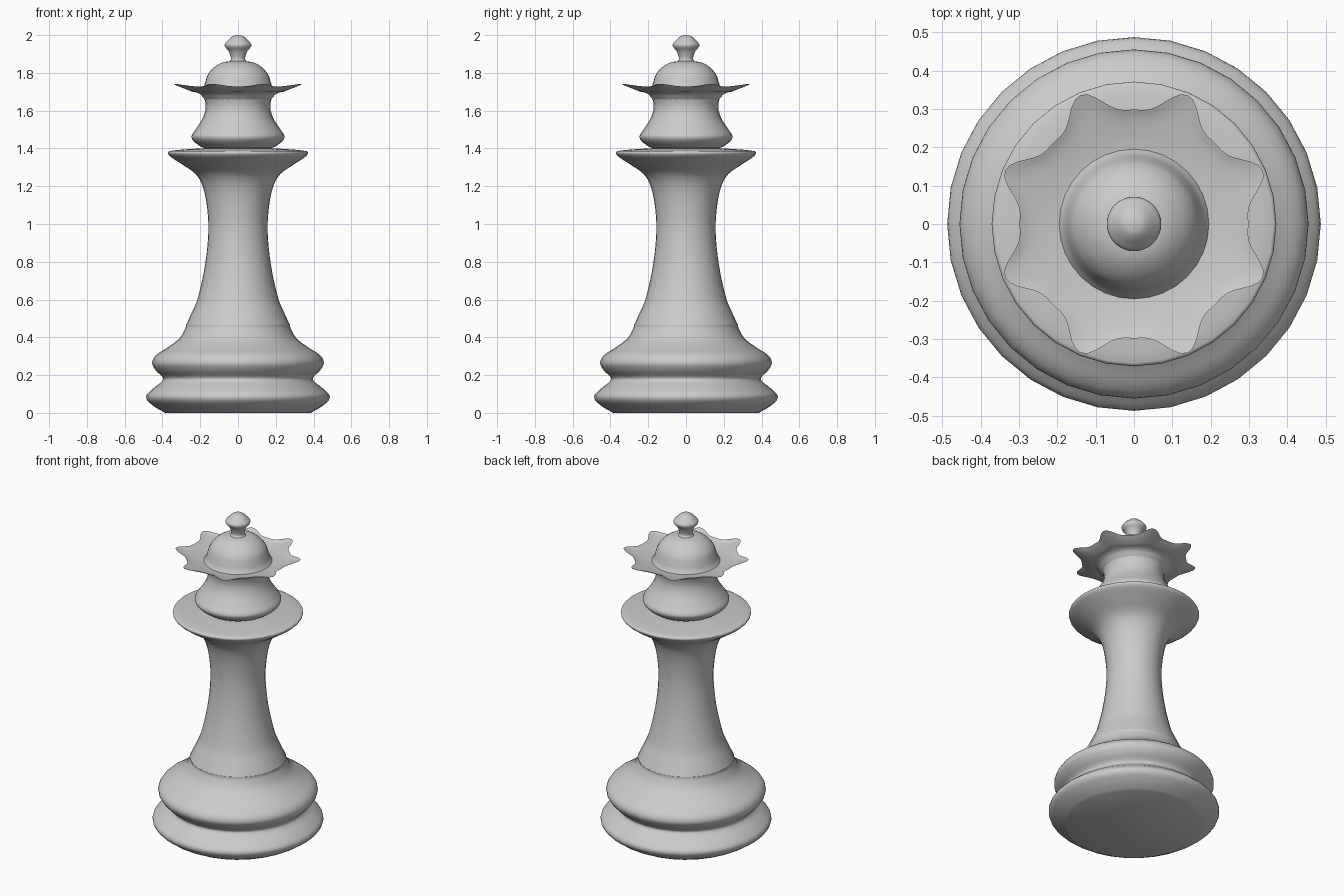
import bpy, bmesh, math
from mathutils import Vector

if "Cube" in bpy.data.objects:
    bpy.data.objects.remove(bpy.data.objects["Cube"])

mat = bpy.data.materials.new("light_grey")
mat.diffuse_color = (0.6, 0.6, 0.6, 1)
mat.use_nodes = True
mat.node_tree.nodes["Principled BSDF"].inputs["Base Color"].default_value = mat.diffuse_color


def smooth_curve(pts, steps):
    """Curve through the points, tangent scaled to each span."""
    p = [Vector(q) for q in pts]
    n = len(p)
    tan = [(p[min(i + 1, n - 1)] - p[max(i - 1, 0)]).normalized() for i in range(n)]
    out = []
    for i in range(n - 1):
        a, b = p[i], p[i + 1]
        d = (b - a).length
        for k in range(steps):
            t = k / steps
            out.append(a * (2*t**3 - 3*t**2 + 1) + b * (3*t**2 - 2*t**3)
                       + tan[i] * d * (t**3 - 2*t**2 + t) + tan[i + 1] * d * (t**3 - t**2))
    return out + [p[-1]]


def lathe(name, pts, sides=32, steps=4, star=None):
    """Revolve a profile; star(angle) gives extra (radius, height) times the third value."""
    bm = bmesh.new()
    rings = []
    for r, z, w in smooth_curve([(q + (0,))[:3] for q in pts], steps):
        ring = []
        for i in range(sides):
            a = 2 * math.pi * i / sides
            dr, dz = star(a) if star else (0, 0)
            rr = r + w * dr
            ring.append(bm.verts.new((rr * math.cos(a), rr * math.sin(a), z + w * dz)))
        rings.append(ring)
    for lo, hi in zip(rings, rings[1:]):
        for i in range(sides):
            j = (i + 1) % sides
            bm.faces.new((lo[i], lo[j], hi[j], hi[i]))
    bm.faces.new(rings[0][::-1])
    bm.faces.new(rings[-1])
    me = bpy.data.meshes.new(name)
    bm.to_mesh(me)
    bm.free()
    me.materials.append(mat)
    ob = bpy.data.objects.new(name, me)
    bpy.context.collection.objects.link(ob)
    bpy.ops.object.select_all(action='DESELECT')
    ob.select_set(True)
    bpy.context.view_layer.objects.active = ob
    bpy.ops.object.shade_smooth_by_angle(angle=math.radians(45))
    return ob


# Foot with two rounded rings
lathe("base", [(0.385, 0), (0.445, 0.035), (0.487, 0.082), (0.455, 0.125), (0.405, 0.165),
               (0.397, 0.185), (0.435, 0.225), (0.455, 0.265), (0.435, 0.305),
               (0.375, 0.345), (0.31, 0.395), (0.278, 0.45), (0.275, 0.468)])

# Waisted stem flaring into the wide collar plate
lathe("stem", [(0.275, 0.465), (0.245, 0.53), (0.215, 0.60), (0.175, 0.78), (0.157, 0.96),
               (0.164, 1.09), (0.187, 1.20), (0.225, 1.265), (0.30, 1.318), (0.355, 1.355),
               (0.371, 1.375), (0.362, 1.386), (0.25, 1.397), (0.16, 1.402)])

# Neck ring and concave neck under the crown
lathe("neck", [(0.17, 1.397), (0.205, 1.415), (0.238, 1.442), (0.246, 1.466), (0.225, 1.50),
               (0.187, 1.56), (0.171, 1.615), (0.178, 1.665), (0.19, 1.685)])


# Eight-pointed flared crown
def points(a):
    s = ((1 - math.cos(8 * a)) / 2) ** 2.2
    return 0.066 * s, 0.013 * s


lathe("crown", [(0.176, 1.66), (0.20, 1.688), (0.24, 1.70, 0.25), (0.275, 1.714, 0.65),
                (0.298, 1.727, 1)], sides=128, star=points)
lathe("crown_inside", [(0.298, 1.729, 1), (0.275, 1.719, 0.65), (0.24, 1.71, 0.25),
                       (0.20, 1.703), (0.17, 1.70)], sides=128, star=points)

# Remove the hidden caps that would cover the open crown
for n in ("crown", "crown_inside"):
    me = bpy.data.objects[n].data
    bm = bmesh.new()
    bm.from_mesh(me)
    bmesh.ops.delete(bm, geom=[f for f in bm.faces if len(f.verts) > 4], context='FACES')
    if n == "crown_inside":
        bmesh.ops.recalc_face_normals(bm, faces=bm.faces)
        if sum(f.normal.z for f in bm.faces) < 0:
            bmesh.ops.reverse_faces(bm, faces=bm.faces)
    bm.to_mesh(me)
    bm.free()

# Dome
lathe("dome", [(0.20, 1.695), (0.183, 1.722), (0.174, 1.75), (0.16, 1.79), (0.132, 1.825),
               (0.088, 1.853), (0.03, 1.864)])

# Knob on top
lathe("finial", [(0.045, 1.86), (0.037, 1.875), (0.05, 1.915), (0.071, 1.946), (0.055, 1.97),
                 (0.028, 1.994), (0.004, 2.0)])
